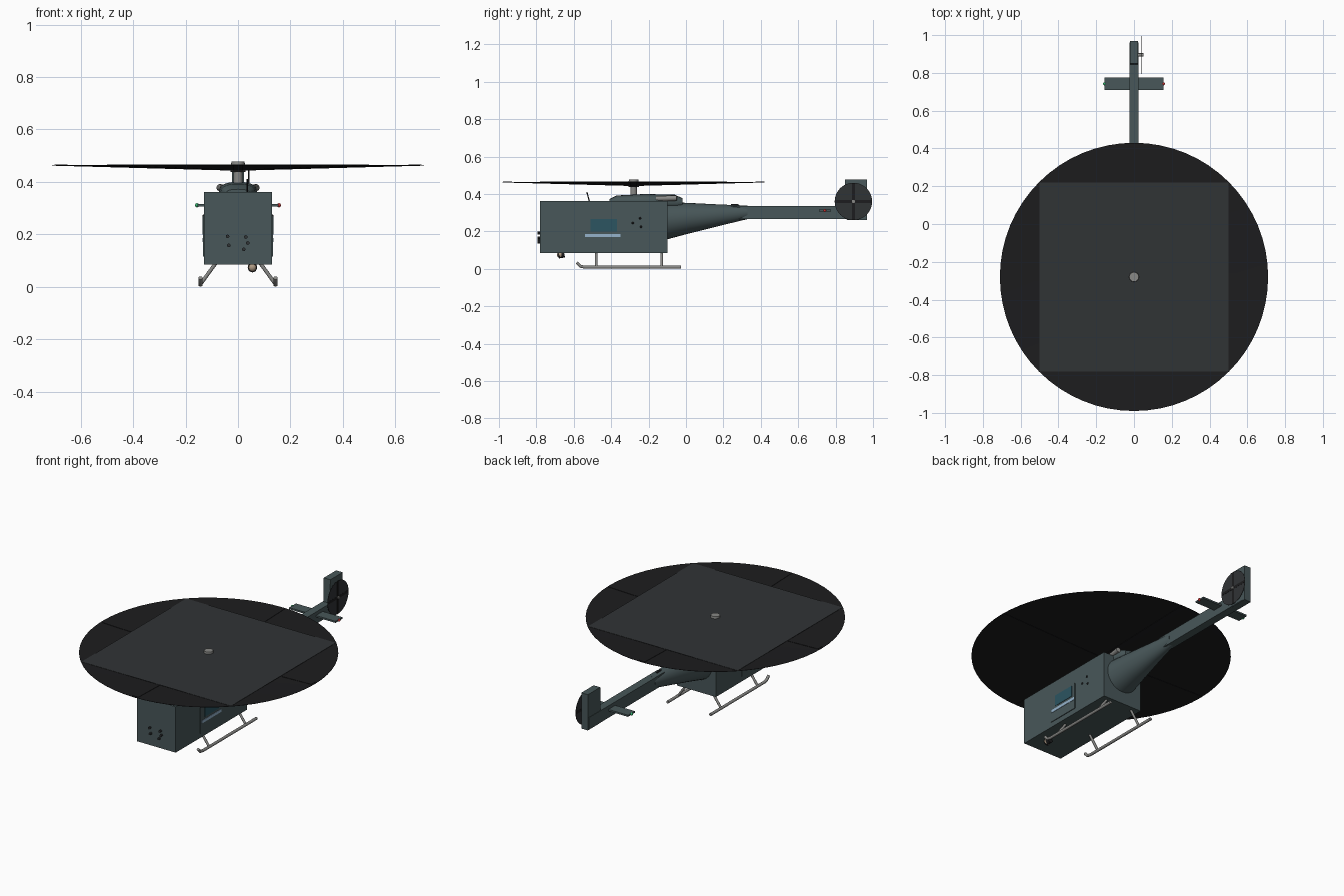
import bpy, bmesh, math
from mathutils import Vector

if "Cube" in bpy.data.objects:
    bpy.data.objects.remove(bpy.data.objects["Cube"])


def mat(name, r, g, b):
    m = bpy.data.materials.new(name)
    m.diffuse_color = (r, g, b, 1)
    m.use_nodes = True
    m.node_tree.nodes["Principled BSDF"].inputs["Base Color"].default_value = m.diffuse_color
    return m


PAINT = mat("paint", 0.065, 0.095, 0.10)
DARK = mat("dark", 0.03, 0.033, 0.036)
BLACK = mat("black", 0.012, 0.012, 0.013)
METAL = mat("metal", 0.25, 0.25, 0.24)
GLASS = mat("glass", 0.025, 0.09, 0.12)
STRIPE = mat("stripe", 0.3, 0.45, 0.6)
LENS = mat("lens", 0.45, 0.34, 0.24)
RED = mat("red", 0.6, 0.03, 0.03)
GREEN = mat("green", 0.03, 0.45, 0.15)


def finish(name, bm, m, smooth=False):
    bmesh.ops.recalc_face_normals(bm, faces=bm.faces)
    me = bpy.data.meshes.new(name)
    bm.to_mesh(me)
    bm.free()
    ob = bpy.data.objects.new(name, me)
    bpy.context.collection.objects.link(ob)
    me.materials.append(m)
    if smooth:
        bpy.ops.object.select_all(action='DESELECT')
        ob.select_set(True)
        bpy.context.view_layer.objects.active = ob
        bpy.ops.object.shade_smooth_by_angle(angle=math.radians(35))
    return ob


def box(name, x, y, z, m):
    bm = bmesh.new()
    bmesh.ops.create_cube(bm, size=1)
    for v in bm.verts:
        for i, r in enumerate((x, y, z)):
            v.co[i] = r[0] if v.co[i] < 0 else r[1]
    return finish(name, bm, m)


def rod(name, a, b, r, m, r2=None, n=16):
    a, b = Vector(a), Vector(b)
    bm = bmesh.new()
    bmesh.ops.create_cone(bm, cap_ends=True, segments=n, radius1=r,
                          radius2=r if r2 is None else r2, depth=(b - a).length)
    q = (b - a).to_track_quat('Z', 'Y')
    for v in bm.verts:
        v.co = q @ v.co + (a + b) / 2
    return finish(name, bm, m, True)


def ball(name, c, r, m):
    bm = bmesh.new()
    bmesh.ops.create_uvsphere(bm, u_segments=16, v_segments=10, radius=r)
    bmesh.ops.translate(bm, verts=bm.verts, vec=c)
    return finish(name, bm, m, True)


def loft(name, sections, m, n=28, power=1.0):
    """Superelliptic sections along y: (y, half width, bottom z, top z)."""
    bm = bmesh.new()
    rings = []
    for y, w, lo, hi in sections:
        ring = []
        for i in range(n):
            t = math.tau * i / n
            c, s = math.cos(t), math.sin(t)
            ring.append(bm.verts.new((w * math.copysign(abs(c) ** power, c), y,
                        (lo + hi) / 2 + (hi - lo) / 2 * math.copysign(abs(s) ** power, s))))
        rings.append(ring)
    for p, q in zip(rings, rings[1:]):
        for i in range(n):
            bm.faces.new((p[i], p[(i + 1) % n], q[(i + 1) % n], q[i]))
    bm.faces.new(rings[0])
    bm.faces.new(rings[-1])
    return finish(name, bm, m, True)


def tube(name, pts, r, m):
    cu = bpy.data.curves.new(name, 'CURVE')
    cu.dimensions = '3D'
    cu.bevel_depth, cu.bevel_resolution, cu.use_fill_caps = r, 3, True
    sp = cu.splines.new('POLY')
    sp.points.add(len(pts) - 1)
    for p, c in zip(sp.points, pts):
        p.co = (*c, 1)
    ob = bpy.data.objects.new(name, cu)
    bpy.context.collection.objects.link(ob)
    cu.materials.append(m)


# Cabin, tapered tail fairing, boom and roof cowling
box("cabin", (-0.13, 0.13), (-0.78, -0.10), (0.085, 0.362), PAINT)
loft("tail_fairing", [(-0.11, 0.105, 0.155, 0.357), (0.02, 0.082, 0.19, 0.352),
                      (0.18, 0.052, 0.23, 0.344), (0.33, 0.026, 0.266, 0.338)], PAINT)
box("tail_boom", (-0.024, 0.024), (0.24, 0.96), (0.265, 0.337), PAINT)
loft("roof_cowling", [(-0.41, 0.045, 0.34, 0.372), (-0.37, 0.066, 0.33, 0.392),
                      (-0.22, 0.072, 0.32, 0.40), (-0.06, 0.062, 0.32, 0.396),
                      (-0.02, 0.045, 0.33, 0.378)], PAINT, power=0.8)

# Swept vertical fin and horizontal stabiliser
bm = bmesh.new()
outline = [(0.86, 0.262), (0.968, 0.262), (0.968, 0.478), (0.85, 0.478), (0.845, 0.337)]
f = bm.faces.new([bm.verts.new((-0.022, y, z)) for y, z in outline])
ext = bmesh.ops.extrude_face_region(bm, geom=[f])
bmesh.ops.translate(bm, vec=(0.044, 0, 0),
                    verts=[v for v in ext["geom"] if isinstance(v, bmesh.types.BMVert)])
finish("tail_fin", bm, PAINT)
box("stabiliser", (-0.155, 0.155), (0.71, 0.775), (0.306, 0.316), PAINT)
ball("right_tail_light", (0.156, 0.742, 0.311), 0.008, RED)
ball("left_tail_light", (-0.156, 0.742, 0.311), 0.008, GREEN)

# Main rotor: mast, hub, coned disc, square plate and four blades
HY = -0.28
rod("rotor_mast", (0, HY, 0.38), (0, HY, 0.47), 0.018, METAL)
box("rotor_hub", (-0.028, 0.028), (HY - 0.028, HY + 0.028), (0.437, 0.4615), BLACK)
rod("hub_cap", (0, HY, 0.46), (0, HY, 0.478), 0.027, METAL, 0.025)
bm = bmesh.new()
N = 64
for dz in (0, -0.0015):
    mid = bm.verts.new((0, HY, 0.4455 + dz))
    rim = [bm.verts.new((0.71 * math.cos(math.tau * i / N),
                         HY + 0.71 * math.sin(math.tau * i / N), 0.465 + dz)) for i in range(N)]
    for i in range(N):
        bm.faces.new((mid, rim[i], rim[(i + 1) % N]))
    if dz == 0:
        upper = rim
for i in range(N):
    j = (i + 1) % N
    bm.faces.new((upper[i], upper[j], rim[j], rim[i]))
finish("rotor_disc", bm, BLACK, True)
box("rotor_plate", (-0.5, 0.5), (HY - 0.5, HY + 0.5), (0.4645, 0.466), DARK)
for k in range(4):
    ob = box("rotor_blade_%d" % (k + 1), (0.02, 0.7), (-0.019, 0.019), (-0.003, 0.002), BLACK)
    ob.location = (0, HY, 0.4455)
    ob.rotation_euler = (0, -math.atan2(0.0195, 0.71), k * math.pi / 2)

# Tail rotor
TY, TZ = 0.895, 0.36
rod("tail_rotor_shaft", (0.0, TY, TZ), (0.05, TY, TZ), 0.009, METAL)
rod("tail_rotor_disc", (0.040, TY, TZ), (0.042, TY, TZ), 0.1, DARK, n=48)
box("tail_rotor_blade_upright", (0.039, 0.043), (TY - 0.008, TY + 0.008), (TZ - 0.098, TZ + 0.098), BLACK)
box("tail_rotor_blade_level", (0.039, 0.043), (TY - 0.098, TY + 0.098), (TZ - 0.008, TZ + 0.008), BLACK)

# Parts repeated on both sides: skids, doors, windows, exhausts, fittings
for s, side in ((1, "right"), (-1, "left")):
    def xr(a, b):
        return sorted((s * a, s * b))
    tube(side + "_skid", [(s * 0.143, -0.028, 0.009), (s * 0.143, -0.54, 0.009),
                          (s * 0.143, -0.565, 0.014), (s * 0.143, -0.585, 0.034)], 0.0085, METAL)
    for y, end in ((-0.48, "front"), (-0.13, "rear")):
        rod(f"{side}_{end}_strut", (s * 0.085, y, 0.09), (s * 0.143, y, 0.01), 0.007, METAL)
    box(side + "_door", xr(0.12, 0.134), (-0.55, -0.345), (0.115, 0.272), PAINT)
    box(side + "_window", xr(0.12, 0.136), (-0.51, -0.37), (0.20, 0.266), GLASS)
    box(side + "_stripe", xr(0.12, 0.136), (-0.54, -0.35), (0.17, 0.187), STRIPE)
    rod(side + "_exhaust", (s * 0.055, -0.16, 0.375), (s * 0.068, -0.05, 0.378), 0.014, METAL)
    for y, z in ((-0.285, 0.245), (-0.245, 0.27), (-0.24, 0.225)):
        ball(side + "_fitting", (s * 0.13, y, z), 0.006, BLACK)

# Nose fittings, searchlight, camera and antennas
for x, z in ((-0.035, 0.158), (-0.04, 0.192), (0.03, 0.19), (0.037, 0.167), (0.022, 0.143)):
    rod("nose_fitting", (x, -0.77, z), (x, -0.793, z), 0.007, DARK, n=10)
ball("searchlight", (0.055, -0.672, 0.075), 0.018, LENS)
rod("searchlight_housing", (0.055, -0.682, 0.072), (0.055, -0.65, 0.078), 0.017, BLACK)
rod("whip_antenna", (0.035, -0.515, 0.355), (0.035, -0.53, 0.41), 0.003, BLACK, n=8)
box("boom_antenna", (-0.004, 0.004), (0.24, 0.28), (0.33, 0.347), DARK)
